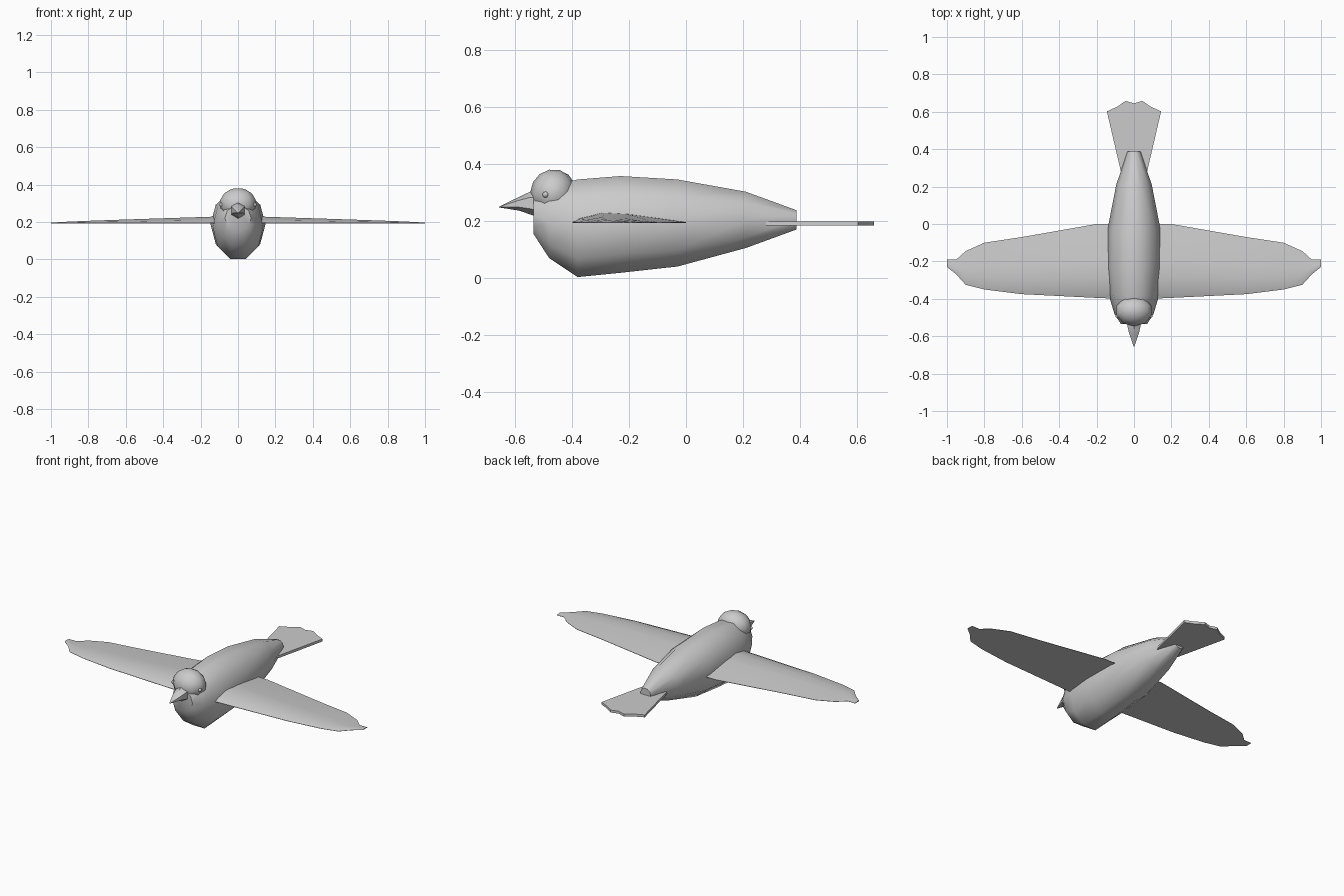
import bpy, bmesh, math
from mathutils import Matrix

if "Cube" in bpy.data.objects:
    bpy.data.objects.remove(bpy.data.objects["Cube"])


def finish(name, bm, angle=40, mirror=False):
    bmesh.ops.recalc_face_normals(bm, faces=bm.faces)
    me = bpy.data.meshes.new(name)
    bm.to_mesh(me)
    bm.free()
    ob = bpy.data.objects.new(name, me)
    bpy.context.collection.objects.link(ob)
    if mirror:
        ob.modifiers.new("Mirror", 'MIRROR')
    bpy.ops.object.select_all(action='DESELECT')
    ob.select_set(True)
    bpy.context.view_layer.objects.active = ob
    bpy.ops.object.shade_smooth_by_angle(angle=math.radians(angle))
    return ob


def loft(name, rings, angle=40, mirror=False):
    """Skin a row of equal-length closed rings and cap both ends."""
    bm = bmesh.new()
    vs = [[bm.verts.new(p) for p in r] for r in rings]
    n = len(vs[0])
    for a, b in zip(vs, vs[1:]):
        for i in range(n):
            j = (i + 1) % n
            bm.faces.new((a[i], a[j], b[j], b[i]))
    bm.faces.new(vs[0])
    bm.faces.new(vs[-1])
    return finish(name, bm, angle, mirror)


def ring(y, z_low, z_high, half_width, n, start):
    """Upright polygon ring around the y axis."""
    angs = [start + 2 * math.pi * i / n for i in range(n)]
    h = (z_high - z_low) / 2 / max(math.sin(a) for a in angs)
    c = (z_high + z_low) / 2
    return [(half_width * math.cos(a), y, c + h * math.sin(a)) for a in angs]


# Body: ten-sided loft (y, bottom, top, half width)
body = [(-0.535, 0.155, 0.285, 0.07), (-0.48, 0.07, 0.32, 0.105),
        (-0.38, 0.003, 0.345, 0.135), (-0.23, 0.018, 0.357, 0.147),
        (-0.03, 0.04, 0.345, 0.142), (0.21, 0.105, 0.302, 0.095),
        (0.388, 0.17, 0.237, 0.035)]
loft("body", [ring(*s, 10, 0) for s in body], 50)

# Head: low-poly ball sunk into the front of the body
bm = bmesh.new()
bmesh.ops.create_uvsphere(
    bm, u_segments=10, v_segments=7, radius=1,
    matrix=Matrix.Translation((0, -0.465, 0.297))
    @ Matrix.Rotation(math.radians(-15), 4, 'X')
    @ Matrix.Diagonal((0.1, 0.081, 0.084, 1)))
finish("head", bm, 60)

# Beak: six-sided, bulging then narrowing to a point
beak = [(-0.50, 0.205, 0.308, 0.042), (-0.545, 0.222, 0.303, 0.041),
        (-0.585, 0.236, 0.284, 0.03), (-0.655, 0.247, 0.25, 0.002)]
loft("beak", [ring(*s, 6, math.pi / 6) for s in beak], 50)

# Eyes
bm = bmesh.new()
bmesh.ops.create_uvsphere(
    bm, u_segments=8, v_segments=5, radius=0.011,
    matrix=Matrix.Translation((0.089, -0.492, 0.292)))
finish("eyes", bm, 60, True)

# Wings: flat underside, cambered top (x, leading y, trailing y, height)
wing = [(0.08, -0.40, 0.0, 0.036), (0.2, -0.395, 0.0, 0.032),
        (0.6, -0.375, -0.07, 0.019), (0.8, -0.35, -0.10, 0.012),
        (0.9, -0.325, -0.145, 0.008), (0.95, -0.27, -0.19, 0.005),
        (1.0, -0.23, -0.19, 0.003)]
camber = [(0, 0.05), (0.07, 0.45), (0.27, 1), (0.5, 0.85), (0.8, 0.38), (1, 0.05)]


def wing_ring(x, y0, y1, h):
    top = [(x, y0 + t * (y1 - y0), 0.194 + h * k) for t, k in camber]
    return top + [(x, y1, 0.193), (x, y0, 0.193)]


loft("wings", [wing_ring(*s) for s in wing], 35, True)

# Tail: thin fan with a scalloped end
half = [(0.07, 0.28), (0.145, 0.602), (0.09, 0.627), (0.045, 0.658)]
outline = half + [(0, 0.645)] + [(-x, y) for x, y in reversed(half)]
loft("tail", [[(x, y, z) for x, y in outline] for z in (0.183, 0.198)], 30)
